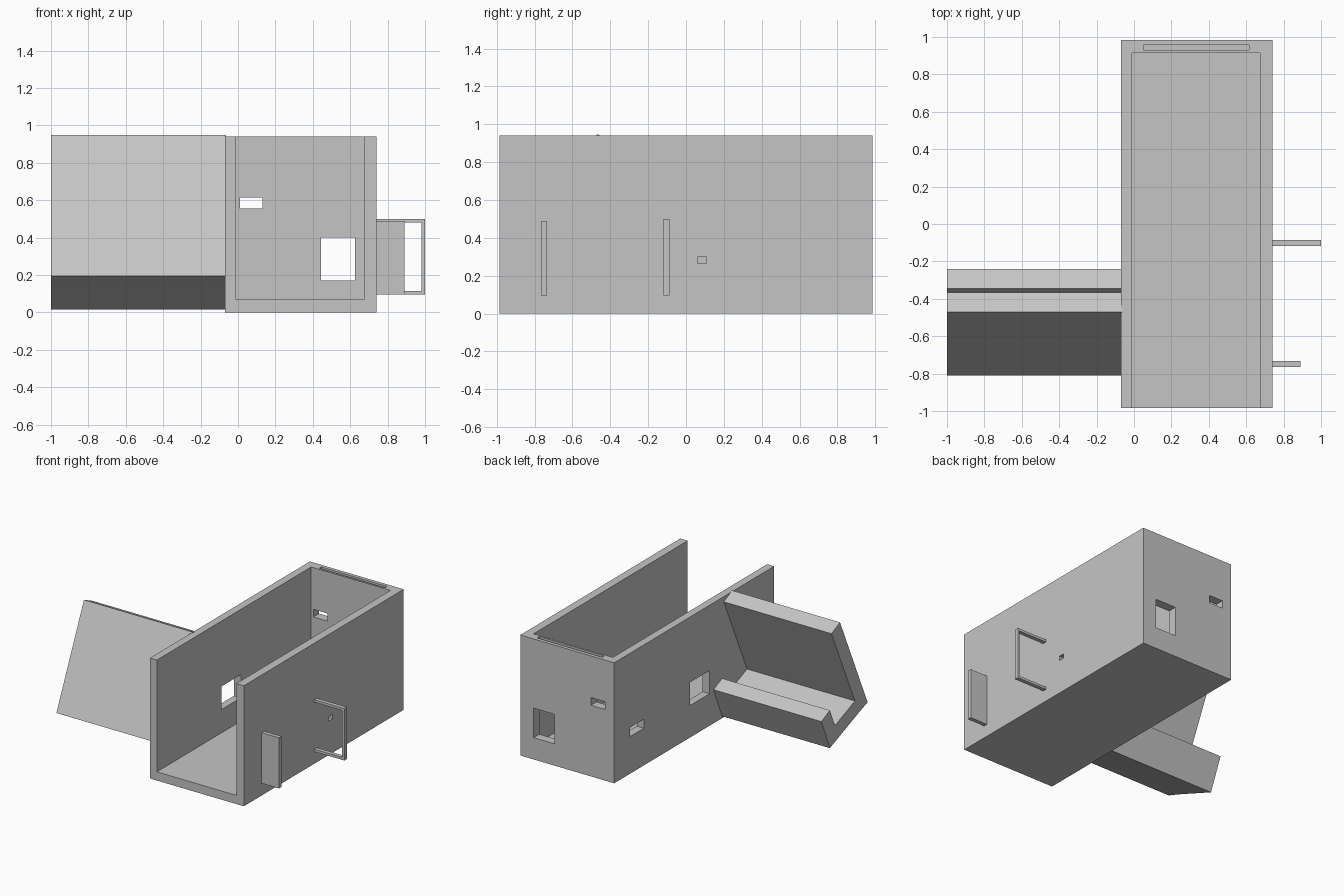
import bpy
import bmesh

cube = bpy.data.objects.get("Cube")
if cube:
    bpy.data.objects.remove(cube, do_unlink=True)

grey = bpy.data.materials.new("plain grey")
grey.use_nodes = True
COLOUR = (0.56, 0.56, 0.56, 1)
grey.diffuse_color = COLOUR
grey.node_tree.nodes["Principled BSDF"].inputs["Base Color"].default_value = COLOUR


def extrude_x(name, profile, x0, x1):
    """Solid with a (y, z) outline running from x0 to x1."""
    bm = bmesh.new()
    face = bm.faces.new([bm.verts.new((x0, y, z)) for y, z in profile])
    result = bmesh.ops.extrude_face_region(bm, geom=[face])
    for item in result["geom"]:
        if isinstance(item, bmesh.types.BMVert):
            item.co.x = x1
    bmesh.ops.recalc_face_normals(bm, faces=bm.faces)
    mesh = bpy.data.meshes.new(name)
    bm.to_mesh(mesh)
    bm.free()
    mesh.materials.append(grey)
    obj = bpy.data.objects.new(name, mesh)
    bpy.context.collection.objects.link(obj)
    return obj


def box(name, x, y, z):
    """Box from three (low, high) ranges."""
    outline = [(y[0], z[0]), (y[1], z[0]), (y[1], z[1]), (y[0], z[1])]
    return extrude_x(name, outline, x[0], x[1])


def cut(target, x, y, z):
    """Cut a box-shaped hole and remove the cutter."""
    cutter = box("cutter", x, y, z)
    cutter.hide_render = True
    mod = target.modifiers.new("cut", "BOOLEAN")
    mod.operation = "DIFFERENCE"
    mod.solver = "EXACT"
    mod.object = cutter
    bpy.context.view_layer.objects.active = target
    bpy.ops.object.modifier_apply(modifier=mod.name)
    bpy.data.objects.remove(cutter, do_unlink=True)


# Trough body, open at the top and front
body = box("trough_body", (-0.07, 0.74), (-0.985, 0.985), (0, 0.94))
cut(body, (-0.01, 0.675), (-1.2, 0.915), (0.068, 1.2))

# Slot along the top of the back wall
cut(body, (0.05, 0.615), (0.93, 0.957), (0.75, 1.2))

# Back wall openings
cut(body, (0.01, 0.13), (0.85, 1.1), (0.555, 0.615))
cut(body, (0.445, 0.625), (0.85, 1.1), (0.17, 0.4))

# Side wall openings
cut(body, (-0.2, 0.1), (-0.19, 0.05), (0.25, 0.43))
cut(body, (-0.2, 0.1), (0.62, 0.79), (0.29, 0.36))
cut(body, (0.6, 0.8), (0.06, 0.108), (0.265, 0.3))

# Tilted tray: tall back slab, floor and short lip
tray = [(-0.81, 0.195), (-0.705, 0.157), (-0.345, 0.015), (-0.24, 0.262),
        (-0.345, 0.31), (-0.408, 0.167), (-0.653, 0.265), (-0.365, 0.9),
        (-0.47, 0.948)]
extrude_x("tilted_tray", tray, -1.0, -0.063)

# Solid fin on the side
box("side_fin", (0.73, 0.89), (-0.765, -0.733), (0.095, 0.49))

# Bracket handle on the side
bracket = box("bracket_handle", (0.73, 1.0), (-0.118, -0.086), (0.095, 0.5))
cut(bracket, (0.7, 0.982), (-0.2, 0), (0.114, 0.481))
